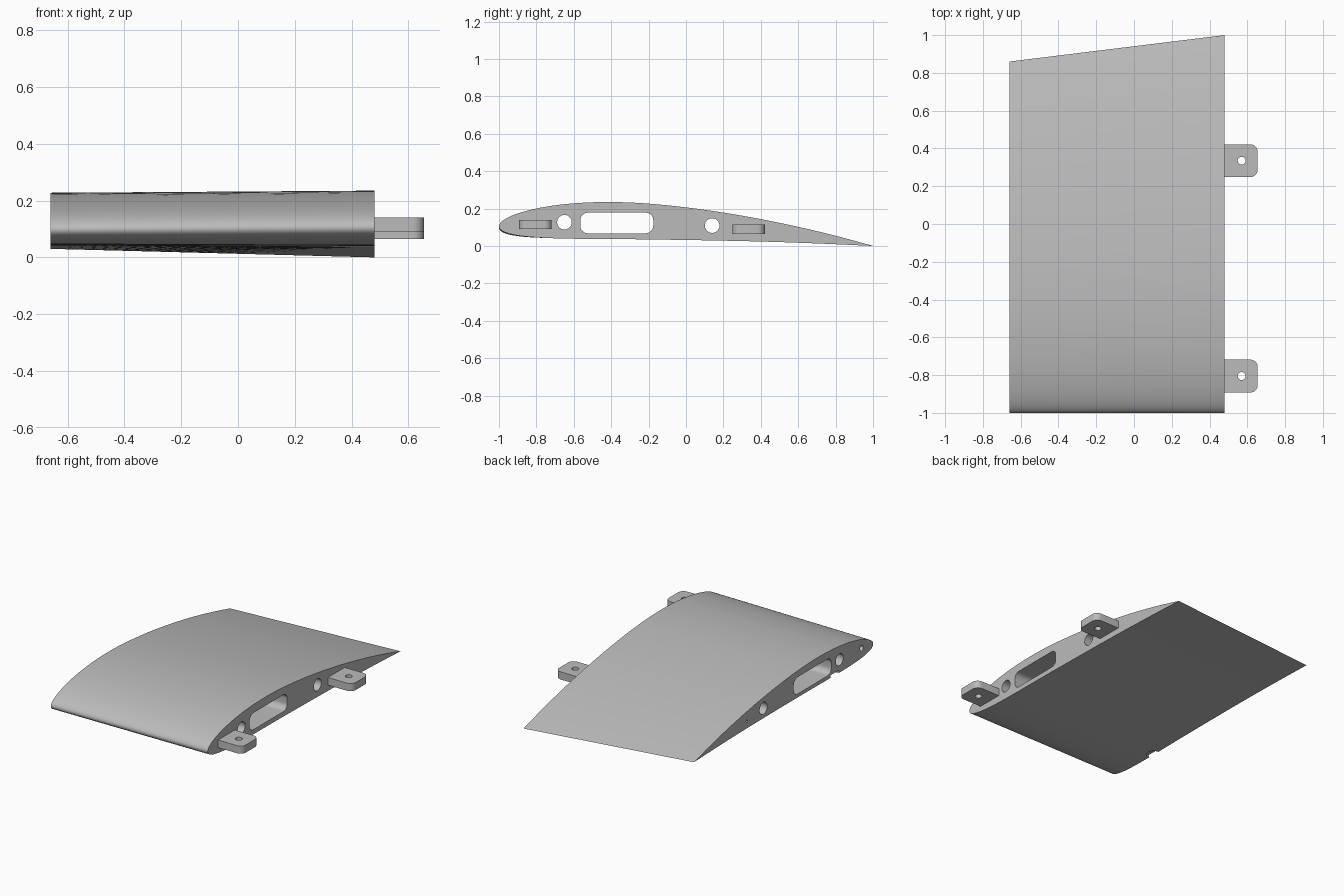
import bpy, bmesh
from math import sin, cos, pi, sqrt, radians
from mathutils import Vector

cube = bpy.data.objects.get("Cube")
if cube:
    bpy.data.objects.remove(cube, do_unlink=True)

grey = bpy.data.materials.new("light grey")
grey.use_nodes = True
grey.diffuse_color = (0.5, 0.5, 0.5, 1)
grey.node_tree.nodes["Principled BSDF"].inputs["Base Color"].default_value = (0.5, 0.5, 0.5, 1)

ROOT, TIP = 0.48, -0.66


def loft(name, ring_a, ring_b):
    """Closed solid between two matching rings of points."""
    bm = bmesh.new()
    a = [bm.verts.new(p) for p in ring_a]
    b = [bm.verts.new(p) for p in ring_b]
    n = len(a)
    for i in range(n):
        j = (i + 1) % n
        bm.faces.new((a[i], a[j], b[j], b[i]))
    bm.faces.new(a)
    bm.faces.new(b)
    bmesh.ops.recalc_face_normals(bm, faces=bm.faces)
    mesh = bpy.data.meshes.new(name)
    bm.to_mesh(mesh)
    bm.free()
    mesh.materials.append(grey)
    ob = bpy.data.objects.new(name, mesh)
    bpy.context.collection.objects.link(ob)
    return ob


def prism_x(name, outline, x0, x1):
    return loft(name, [(x0, u, v) for u, v in outline], [(x1, u, v) for u, v in outline])


def prism_z(name, outline, z0, z1):
    return loft(name, [(u, v, z0) for u, v in outline], [(u, v, z1) for u, v in outline])


def circle(u, v, r, n=48):
    return [(u + r * cos(2 * pi * i / n), v + r * sin(2 * pi * i / n)) for i in range(n)]


def rounded_rect(u0, u1, v0, v1, r, n=8):
    pts = []
    corners = ((u1 - r, v1 - r), (u0 + r, v1 - r), (u0 + r, v0 + r), (u1 - r, v0 + r))
    for k, (u, v) in enumerate(corners):
        for i in range(n + 1):
            t = (k + i / n) * pi / 2
            pts.append((u + r * cos(t), v + r * sin(t)))
    return pts


def finish(ob, cutters):
    """Cut the holes, bake the result and shade it."""
    for c in cutters:
        c.hide_render = True
        mod = ob.modifiers.new(c.name, "BOOLEAN")
        mod.operation, mod.solver, mod.object = "DIFFERENCE", "EXACT", c
    bpy.context.view_layer.update()
    deps = bpy.context.evaluated_depsgraph_get()
    mesh = bpy.data.meshes.new_from_object(ob.evaluated_get(deps))
    ob.modifiers.clear()
    ob.data = mesh
    for c in cutters:
        bpy.data.objects.remove(c, do_unlink=True)
    bpy.ops.object.select_all(action="DESELECT")
    ob.select_set(True)
    bpy.context.view_layer.objects.active = ob
    bpy.ops.object.shade_smooth_by_angle(angle=radians(30))


def airfoil(x, chord, nose_z, tail_z, n=60):
    """Cambered section ring running tail - top - nose - underside."""
    m, p, t = 0.034, 0.42, 0.099

    def point(s, side):
        half = 5 * t * (0.2969 * sqrt(s) - 0.126 * s - 0.3516 * s**2
                        + 0.2843 * s**3 - 0.1036 * s**4)
        if s < p:
            camber = m * (2 * p * s - s * s) / p**2
        else:
            camber = m * (1 - 2 * p + 2 * p * s - s * s) / (1 - p)**2
        z = nose_z + (tail_z - nose_z) * s + chord * (camber + side * half)
        return Vector((x, -1 + chord * s, z))

    steps = [(1 - cos(pi * i / n)) / 2 for i in range(n + 1)]
    return [point(s, 1) for s in reversed(steps)] + [point(s, -1) for s in steps[1:-1]]


# Tapered, slightly twisted wing panel
wing = loft("wing_panel", airfoil(ROOT, 2.0, 0.105, 0.0), airfoil(TIP, 1.86, 0.0975, 0.03))

# Spar slot, tube holes, tip sockets and small relief under the tip
cutters = [
    prism_x("spar_slot_cutter", rounded_rect(-0.565, -0.175, 0.068, 0.178, 0.04), -1, 1),
    prism_x("front_tube_cutter", circle(-0.65, 0.127, 0.039), -1, 1),
    prism_x("rear_tube_cutter", circle(0.14, 0.109, 0.039), -1, 1),
    prism_x("front_socket_cutter", circle(-0.88, 0.115, 0.018, 24), -1, TIP + 0.3),
    prism_x("rear_socket_cutter", circle(0.31, 0.09, 0.008, 24), -1, TIP + 0.3),
    prism_z("tip_relief_cutter", circle(TIP, -0.6, 0.045), -0.1, 0.06),
]
finish(wing, cutters)

# Mounting tabs with rounded outer corners and a bolt hole
for name, y, z in (("front_tab", -0.805, 0.09), ("rear_tab", 0.335, 0.065)):
    outline = rounded_rect(ROOT - 0.06, 0.655, y - 0.087, y + 0.087, 0.04)
    tab = prism_z(name, outline, z, z + 0.05)
    finish(tab, [
        prism_z("bolt_cutter", circle(0.57, y, 0.021, 32), -1, 1),
        prism_x("root_trim_cutter", rounded_rect(-2, 2, -2, 2, 0.1), -1, ROOT),
    ])
